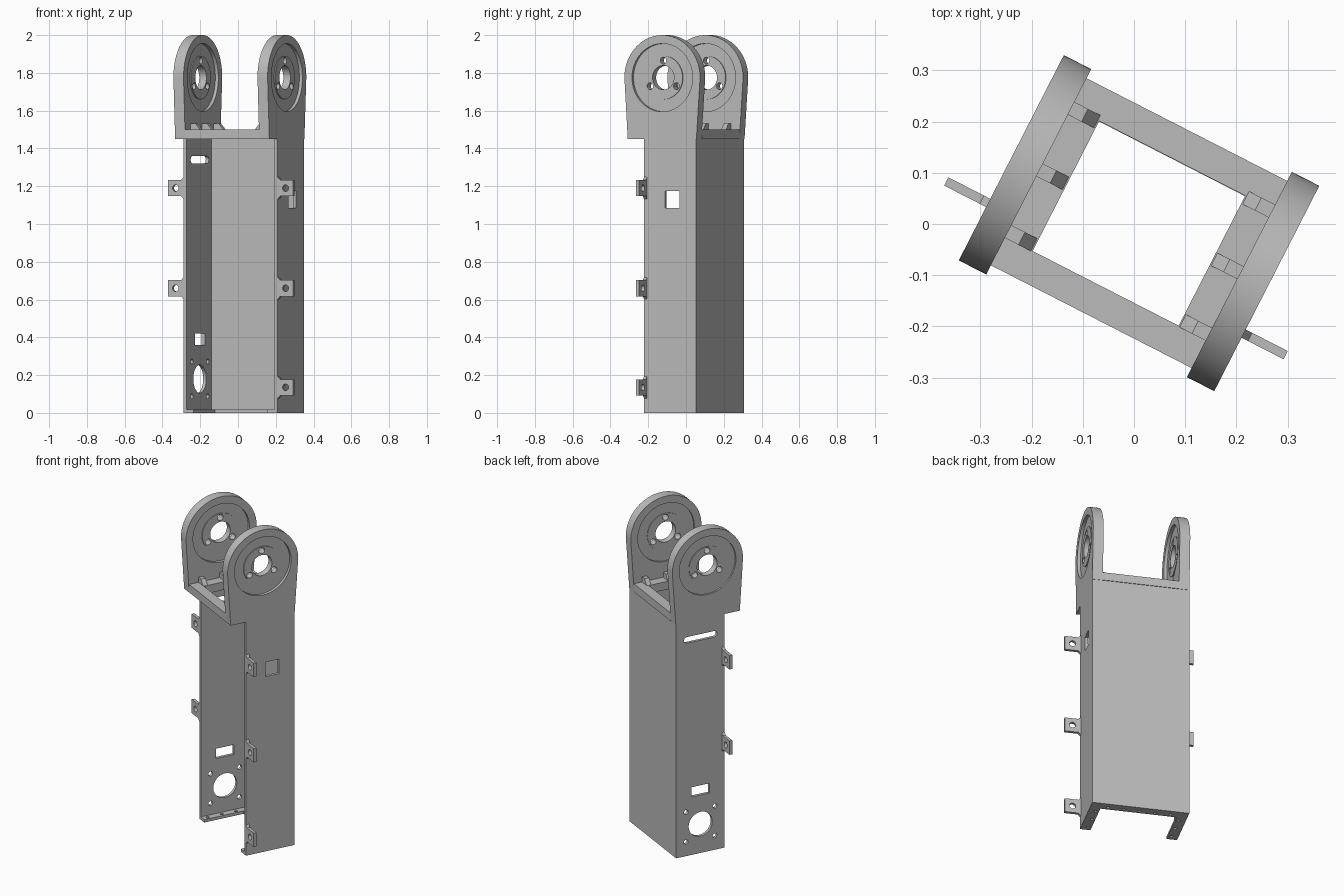
import bpy
import bmesh
from math import radians, cos, sin, pi
from mathutils import Matrix

cube = bpy.data.objects.get("Cube")
if cube:
    bpy.data.objects.remove(cube, do_unlink=True)

grey = bpy.data.materials.new("light_grey")
grey.use_nodes = True
colour = (0.5, 0.5, 0.5, 1)
grey.diffuse_color = colour
grey.node_tree.nodes["Principled BSDF"].inputs["Base Color"].default_value = colour

# Bracket space: x across the arms, y from open front to back, z up
MID, OUT, INNER = 0.008, 0.28, 0.22      # centre, outer and inner arm faces
LEFT, RIGHT = MID - OUT, MID + OUT
FRONT, BACK, WALL = -0.102, 0.207, 0.018
DECK_LOW, DECK_TOP = 1.45, 1.5
HUB_Y, HUB_Z, ARM_R = 0.006, 1.775, 0.225
DECK_FRONT = -0.199
TURN = Matrix.Rotation(radians(-27.1), 4, "Z")


def prism(name, outline, low, high, axis="X"):
    """Extrude a 2D outline along an axis."""
    def place(a, b, d):
        return {"X": (d, a, b), "Y": (a, d, b), "Z": (a, b, d)}[axis]
    bm = bmesh.new()
    face = bm.faces.new([bm.verts.new(place(a, b, low)) for a, b in outline])
    side = bmesh.ops.extrude_face_region(bm, geom=[face])["geom"]
    shift = place(0, 0, high - low)
    bmesh.ops.translate(bm, vec=shift, verts=[v for v in side if isinstance(v, bmesh.types.BMVert)])
    bmesh.ops.recalc_face_normals(bm, faces=bm.faces)
    mesh = bpy.data.meshes.new(name)
    bm.to_mesh(mesh)
    bm.free()
    mesh.materials.append(grey)
    obj = bpy.data.objects.new(name, mesh)
    bpy.context.collection.objects.link(obj)
    return obj


def rect(a0, a1, b0, b1):
    return [(a0, b0), (a1, b0), (a1, b1), (a0, b1)]


def circle(a, b, r, n=48):
    return [(a + r * cos(2 * pi * i / n), b + r * sin(2 * pi * i / n)) for i in range(n)]


def slot(a0, a1, b, r, n=10):
    right = [(a1 + r * cos(t), b + r * sin(t)) for t in (pi * i / n - pi / 2 for i in range(n + 1))]
    return right + [(a0 + a1 - a, 2 * b - z) for a, z in right]


def combine(obj, others, operation="DIFFERENCE"):
    """Apply a boolean with each helper, then remove the helpers."""
    for other in others:
        other.hide_render = True
        mod = obj.modifiers.new("cut", "BOOLEAN")
        mod.operation, mod.solver, mod.object = operation, "EXACT", other
    bpy.context.view_layer.update()
    graph = bpy.context.evaluated_depsgraph_get()
    mesh = bpy.data.meshes.new_from_object(obj.evaluated_get(graph))
    obj.modifiers.clear()
    obj.data = mesh
    for other in others:
        bpy.data.objects.remove(other, do_unlink=True)
    return obj


parts = []

# Channel: two side walls and the back wall
left_wall = prism("left_wall", rect(FRONT, BACK, 0, DECK_LOW), LEFT, LEFT + WALL)
right_wall = prism("right_wall", rect(FRONT, BACK, 0, DECK_LOW), RIGHT - WALL, RIGHT)
parts.append(prism("back_wall", rect(LEFT + WALL, RIGHT - WALL, 0, DECK_LOW), BACK - WALL, BACK, "Y"))

# Openings in the walls
MOTOR_Y, MOTOR_Z, BOLT = 0.052, 0.18, 0.092
shapes = [slot(-0.035, 0.138, 1.34, 0.019),
          rect(-0.006, 0.11, 0.36, 0.42),
          circle(MOTOR_Y, MOTOR_Z, 0.075)]
shapes += [circle(MOTOR_Y + BOLT * i, MOTOR_Z + BOLT * j, 0.014, 16) for i in (-1, 1) for j in (-1, 1)]
combine(left_wall, [prism("cutter", s, LEFT - 0.1, LEFT + 0.1) for s in shapes])
combine(right_wall, [prism("cutter", rect(0.022, 0.11, 1.085, 1.175), RIGHT - 0.1, RIGHT + 0.1)])
parts += [left_wall, right_wall]

# Bottom flange with screw holes, U-shaped
LIP, a, b = 0.06, LEFT + WALL, RIGHT - WALL
back = BACK - WALL
flange = prism("bottom_flange", [(a, FRONT), (LEFT + LIP, FRONT), (LEFT + LIP, BACK - LIP),
                                 (RIGHT - LIP, BACK - LIP), (RIGHT - LIP, FRONT), (b, FRONT),
                                 (b, back), (a, back)], 0, 0.018, "Z")
spots = [(MID + 0.09 * i, BACK - 0.04) for i in range(-2, 3)]
spots += [(MID + s * (OUT - 0.04), y) for s in (-1, 1) for y in (-0.07, 0.02, 0.11)]
combine(flange, [prism("cutter", circle(x, y, 0.009, 12), -0.05, 0.05, "Z") for x, y in spots])
parts.append(flange)

# Top deck frame
deck = prism("top_deck", rect(MID - INNER, MID + INNER, DECK_FRONT, BACK + 0.004), DECK_LOW, DECK_TOP, "Z")
combine(deck, [prism("cutter", rect(MID - 0.16, MID + 0.16, -0.137, 0.148), 1, 2, "Z")])
parts.append(deck)

# Rounded arms with recessed hubs
n = 48
arch = [(HUB_Y + ARM_R * cos(pi * i / n), HUB_Z + ARM_R * sin(pi * i / n)) for i in range(n + 1)]
arm_shape = arch + [(DECK_FRONT, DECK_LOW), (BACK + 0.002, DECK_LOW)]
for name, low, high in (("left_arm", LEFT, MID - INNER), ("right_arm", MID + INNER, RIGHT)):
    arm = prism(name, arm_shape, low, high)
    ring = circle(HUB_Y, HUB_Z, 0.18, 64)
    combine(arm, [prism("cutter", ring, high - 0.018, high + 0.1),
                  prism("cutter", ring, low - 0.1, low + 0.01)])
    combine(arm, [prism("boss", circle(HUB_Y, HUB_Z, 0.115), low + 0.006, high - 0.012)], "UNION")
    holes = [circle(HUB_Y, HUB_Z, 0.064)]
    for k in range(3):
        t = pi / 2 + k * 2 * pi / 3
        holes.append(circle(HUB_Y + 0.09 * cos(t), HUB_Z + 0.09 * sin(t), 0.018, 20))
    combine(arm, [prism("cutter", h, low - 0.1, high + 0.1) for h in holes])
    parts.append(arm)

# Chamfered ribs between deck and arms
for side, name in ((-1, "left_rib"), (1, "right_rib")):
    for y in (-0.125, 0.01, 0.145):
        outline = [(MID + side * d, DECK_TOP + h) for d, h in
                   ((INNER, 0), (0.163, 0), (0.19, 0.032), (INNER, 0.032))]
        parts.append(prism(name, outline, y - 0.014, y + 0.014, "Y"))

# Mounting tabs along the front edges
for side, name, heights in ((-1, "left_tab", (0.66, 1.19)), (1, "right_tab", (0.135, 0.66, 1.19))):
    for z in heights:
        half = [(OUT - 0.01, 0.058), (OUT, 0.058), (OUT + 0.014, 0.043), (OUT + 0.092, 0.043)]
        outline = [(MID + side * d, z + h) for d, h in half]
        outline += [(MID + side * d, z - h) for d, h in reversed(half)]
        tab = prism(name, outline, FRONT, FRONT + 0.018, "Y")
        combine(tab, [prism("cutter", circle(MID + side * (OUT + 0.047), z, 0.018, 20), -1, 1, "Y")])
        parts.append(tab)

# Turn the whole bracket and shade it
bpy.ops.object.select_all(action="DESELECT")
for obj in parts:
    obj.data.transform(TURN)
    obj.select_set(True)
bpy.context.view_layer.objects.active = parts[0]
bpy.ops.object.shade_smooth_by_angle(angle=radians(30))
